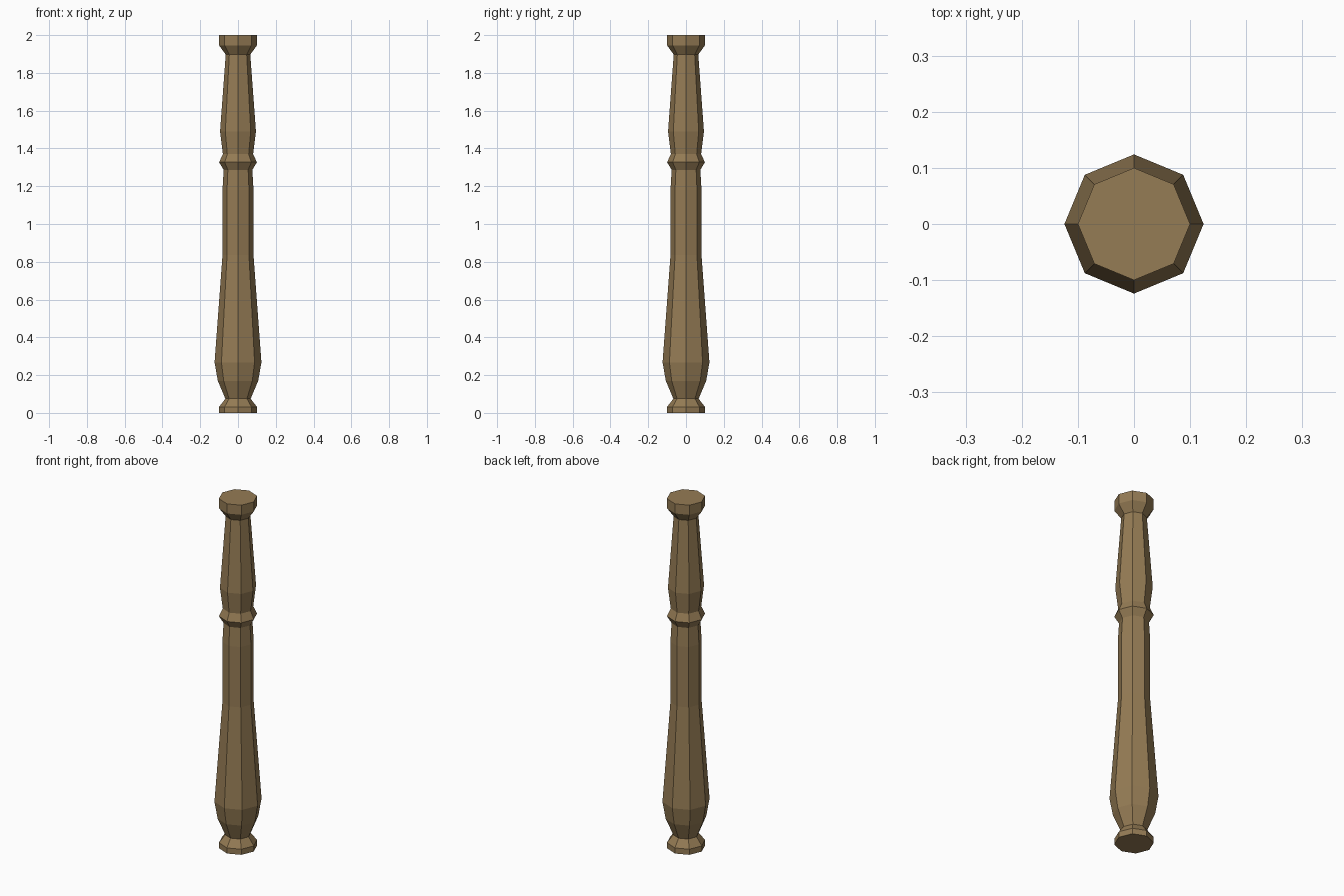
import bpy, bmesh
from math import cos, sin, pi

if "Cube" in bpy.data.objects:
    bpy.data.objects.remove(bpy.data.objects["Cube"])

SIDES = 8
# (radius, height) turned profile, bottom to top
PROFILE = [
    (0.10, 0.0), (0.10, 0.032), (0.067, 0.075),      # foot
    (0.107, 0.17), (0.124, 0.268), (0.082, 0.835),   # lower bulb and taper
    (0.082, 1.18), (0.076, 1.287),                   # shaft
    (0.10, 1.327), (0.08, 1.37),                     # collar
    (0.095, 1.49), (0.065, 1.897),                   # upper taper
    (0.10, 1.945), (0.10, 2.0),                      # cap
]

# Turned post: octagonal rings bridged along the profile, capped at both ends
bm = bmesh.new()
rings = [[bm.verts.new((r * cos(2 * pi * i / SIDES), r * sin(2 * pi * i / SIDES), z))
          for i in range(SIDES)] for r, z in PROFILE]
for low, high in zip(rings, rings[1:]):
    for i in range(SIDES):
        j = (i + 1) % SIDES
        bm.faces.new((low[i], low[j], high[j], high[i]))
bm.faces.new(rings[0][::-1])
bm.faces.new(rings[-1])

mesh = bpy.data.meshes.new("turned_post")
bm.to_mesh(mesh)
bm.free()
post = bpy.data.objects.new("turned_post", mesh)
bpy.context.collection.objects.link(post)

# Brown wood
wood = bpy.data.materials.new("wood")
wood.diffuse_color = (0.30, 0.20, 0.09, 1)
wood.use_nodes = True
wood.node_tree.nodes["Principled BSDF"].inputs["Base Color"].default_value = wood.diffuse_color
mesh.materials.append(wood)
